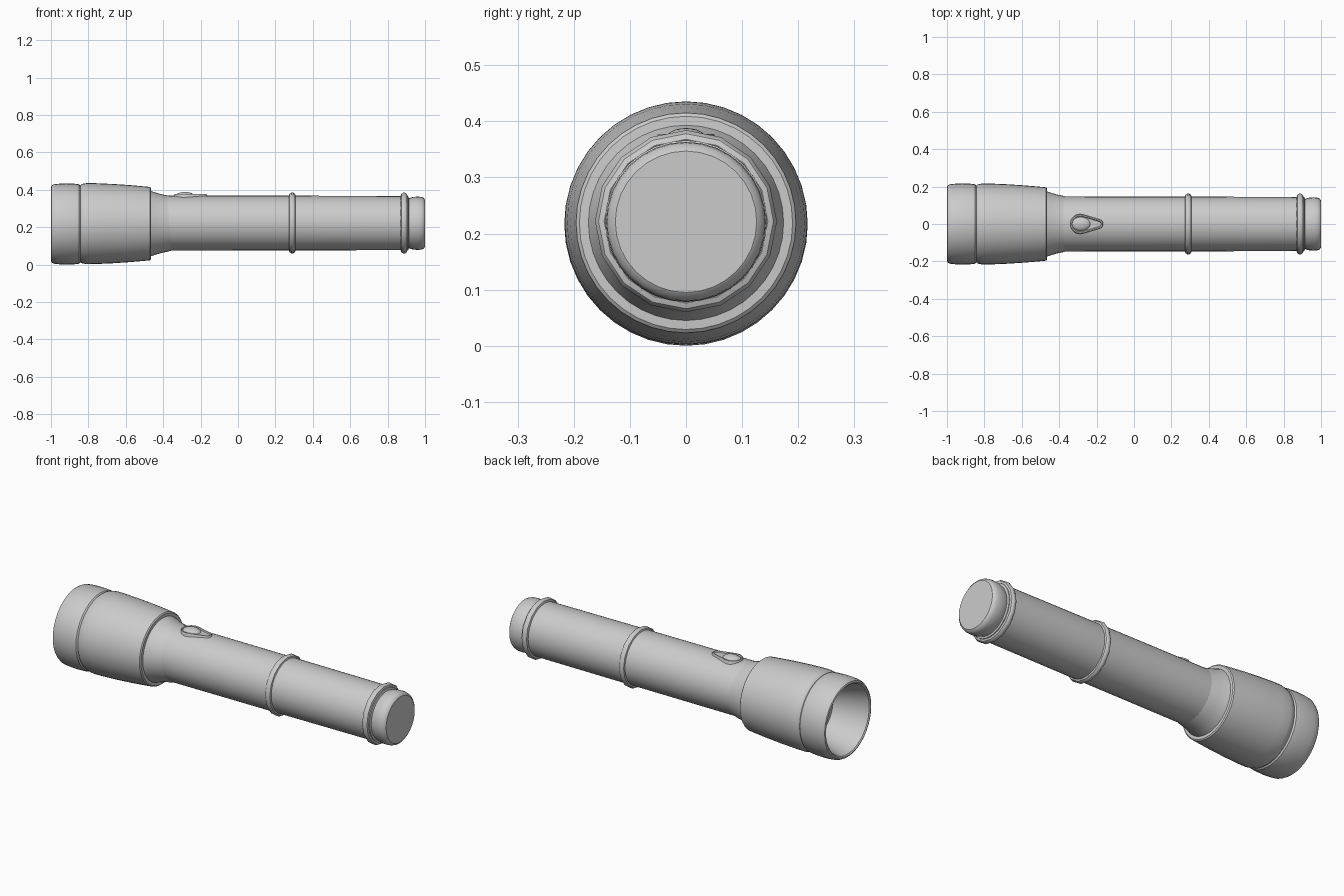
import bpy, bmesh, math

if "Cube" in bpy.data.objects:
    bpy.data.objects.remove(bpy.data.objects["Cube"])

HEAD_Z, BODY_Z = 0.217, 0.222


def finish(name, bm, angle=35):
    bmesh.ops.remove_doubles(bm, verts=bm.verts, dist=1e-5)
    bmesh.ops.recalc_face_normals(bm, faces=bm.faces)
    me = bpy.data.meshes.new(name)
    bm.to_mesh(me)
    bm.free()
    ob = bpy.data.objects.new(name, me)
    bpy.context.collection.objects.link(ob)
    bpy.ops.object.select_all(action='DESELECT')
    ob.select_set(True)
    bpy.context.view_layer.objects.active = ob
    bpy.ops.object.shade_smooth_by_angle(angle=math.radians(angle))
    return ob


def lathe(name, profile, z, sides, closed=False):
    """Turn an (x, radius) profile around the long axis."""
    bm = bmesh.new()
    rings = []
    for x, r in profile:
        rings.append([bm.verts.new((x, r * math.sin(2 * math.pi * i / sides),
                                    z + r * math.cos(2 * math.pi * i / sides)))
                      for i in range(sides)])
    pairs = list(zip(rings, rings[1:]))
    if closed:
        pairs.append((rings[-1], rings[0]))
    for a, b in pairs:
        for i in range(sides):
            j = (i + 1) % sides
            bm.faces.new((a[i], a[j], b[j], b[i]))
    if not closed:
        for ring in (rings[0], rings[-1]):
            bm.faces.new(ring)
    return finish(name, bm)


# Front bezel with concave reflector inside
reflector = [(-0.66 - 0.32 * t ** 2, 0.03 + 0.155 * t) for t in (0, .2, .4, .6, .8, 1)]
lathe("bezel", reflector + [
    (-0.995, 0.19), (-1.0, 0.197), (-0.997, 0.205), (-0.985, 0.212), (-0.96, 0.215),
    (-0.92, 0.217), (-0.87, 0.215), (-0.85, 0.212), (-0.843, 0.205), (-0.80, 0.203)],
    HEAD_Z, 40)

# Tapered head
lathe("head", [
    (-0.81, 0.19), (-0.843, 0.205), (-0.835, 0.212), (-0.81, 0.2165), (-0.76, 0.216),
    (-0.67, 0.212), (-0.58, 0.206), (-0.50, 0.199), (-0.47, 0.196), (-0.465, 0.19),
    (-0.464, 0.174), (-0.44, 0.166), (-0.41, 0.157), (-0.38, 0.151), (-0.34, 0.14)],
    HEAD_Z + 0.002, 40)

# Handle tube
lathe("handle", [(-0.5, 0.15), (-0.36, 0.1475), (0.3, 0.1465), (0.88, 0.1445),
                 (0.91, 0.144), (0.914, 0.132), (0.93, 0.130)], BODY_Z, 32)

# Raised grip rings
for name, x in (("middle_ring", 0.29), ("rear_ring", 0.888)):
    profile = [(x + 0.018 * math.cos(a), 0.146 + 0.017 * math.sin(a))
               for a in (2 * math.pi * k / 10 for k in range(10))]
    lathe(name, profile, BODY_Z, 16, closed=True)

# Tail cap
lathe("tail_cap", [(0.905, 0.130), (0.918, 0.135), (0.935, 0.1405), (0.96, 0.1425),
                   (0.98, 0.141), (0.993, 0.136), (1.0, 0.126)], BODY_Z - 0.001, 32)


# Teardrop switch surround with a recessed floor
def teardrop(inset):
    big, small, bx, sx = 0.053 - inset, 0.026 - inset, -0.288, -0.191
    a = math.acos((big - small) / (sx - bx))
    pts = []
    for k in range(17):
        t = a + (2 * math.pi - 2 * a) * k / 16
        pts.append((bx + big * math.cos(t), big * math.sin(t)))
    for k in range(9):
        t = -a + 2 * a * k / 8
        pts.append((sx + small * math.cos(t), small * math.sin(t)))
    return pts


bm = bmesh.new()
loops = [[bm.verts.new((x, y, z)) for x, y in teardrop(d)]
         for d, z in ((0, 0.335), (0, 0.372), (0.003, 0.377), (0.009, 0.377), (0.012, 0.371))]
for a, b in zip(loops, loops[1:]):
    for i in range(len(a)):
        j = (i + 1) % len(a)
        bm.faces.new((a[i], a[j], b[j], b[i]))
bm.faces.new(loops[0])
bm.faces.new(loops[-1])
finish("switch_surround", bm)

# Domed switch button
bm = bmesh.new()
bmesh.ops.create_uvsphere(bm, u_segments=24, v_segments=12, radius=1)
for v in bm.verts:
    v.co = (-0.284 + 0.052 * v.co.x, 0.038 * v.co.y, 0.366 + 0.022 * v.co.z)
finish("switch_button", bm, 60)
